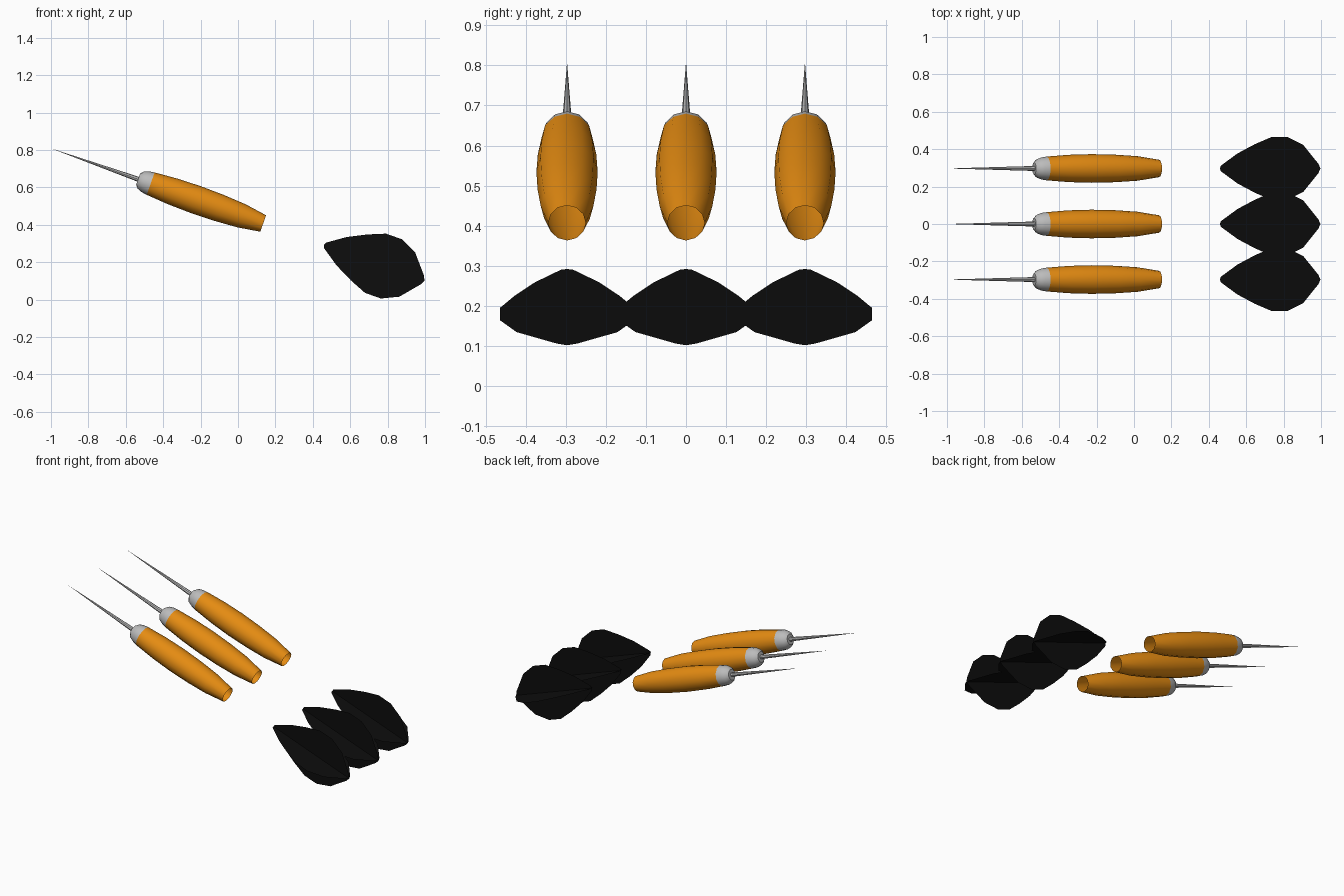
import bpy, bmesh, math
from mathutils import Matrix, Vector

if "Cube" in bpy.data.objects:
    bpy.data.objects.remove(bpy.data.objects["Cube"])

TILT = math.radians(19.5)      # nose-up tilt of every dart
TIP = Vector((-0.99, 0, 0.805))
SPACING = 0.297

def material(name, rgb):
    m = bpy.data.materials.new(name)
    m.diffuse_color = (*rgb, 1)
    m.use_nodes = True
    m.node_tree.nodes["Principled BSDF"].inputs["Base Color"].default_value = m.diffuse_color
    return m

steel = material("light grey steel", (0.5, 0.5, 0.5))
orange = material("orange grip", (0.78, 0.26, 0.006))
black = material("black flight", (0.004, 0.004, 0.004))

def finish(bm, name, mat, y, smooth):
    # local x runs along the dart from its tip
    me = bpy.data.meshes.new(name)
    bm.to_mesh(me)
    bm.free()
    me.materials.append(mat)
    ob = bpy.data.objects.new(name, me)
    bpy.context.collection.objects.link(ob)
    ob.matrix_world = Matrix.Translation(TIP + Vector((0, y, 0))) @ Matrix.Rotation(TILT, 4, 'Y')
    if smooth:
        bpy.ops.object.select_all(action='DESELECT')
        ob.select_set(True)
        bpy.context.view_layer.objects.active = ob
        bpy.ops.object.shade_smooth_by_angle(angle=math.radians(35))

def lathe(name, profile, sides, mat, y):
    bm = bmesh.new()
    rings = []
    for s, r in profile:
        if r == 0:
            rings.append([bm.verts.new((s, 0, 0))] * sides)
        else:
            rings.append([bm.verts.new((s, r * math.cos(a), r * math.sin(a)))
                          for a in (2 * math.pi * i / sides for i in range(sides))])
    for a, b in zip(rings, rings[1:]):
        for i in range(sides):
            j = (i + 1) % sides
            quad = list(dict.fromkeys((a[j], b[j], b[i], a[i])))
            bm.faces.new(quad[::-1])
    # make faces point away from the axis
    for f in bm.faces:
        c = f.calc_center_median()
        f.normal_update()
        if f.normal.dot(Vector((0, c.y, c.z))) < -1e-6:
            f.normal_flip()
    finish(bm, name, mat, y, True)

NEEDLE = [(-0.01, 0), (0.49, 0.0135)]
COLLAR = [(0.484, 0), (0.484, 0.032), (0.499, 0.049), (0.525, 0.059), (0.555, 0.0635)]
BARREL = [(0.555, 0.0635), (0.68, 0.073), (0.81, 0.0765), (0.945, 0.0735),
          (1.07, 0.0655), (1.193, 0.0465)]
WING = [(1.538, 0), (1.543, 0.015), (1.637, 0.08), (1.736, 0.13), (1.83, 0.168),
        (1.92, 0.168), (2.01, 0.126), (2.096, 0.025), (2.108, 0)]

def flight(y):
    # four thin sheet wings set in a cross
    bm = bmesh.new()
    for k in range(4):
        a = k * math.pi / 2
        bm.faces.new([bm.verts.new((s, r * math.cos(a), r * math.sin(a))) for s, r in WING])
    bmesh.ops.remove_doubles(bm, verts=bm.verts, dist=1e-5)
    finish(bm, "flight", black, y, False)

for k in (-1, 0, 1):
    y = k * SPACING
    lathe("needle_point", NEEDLE, 8, steel, y)
    lathe("collar", COLLAR, 12, steel, y)
    lathe("barrel_grip", BARREL, 12, orange, y)   # open at the back
    flight(y)
